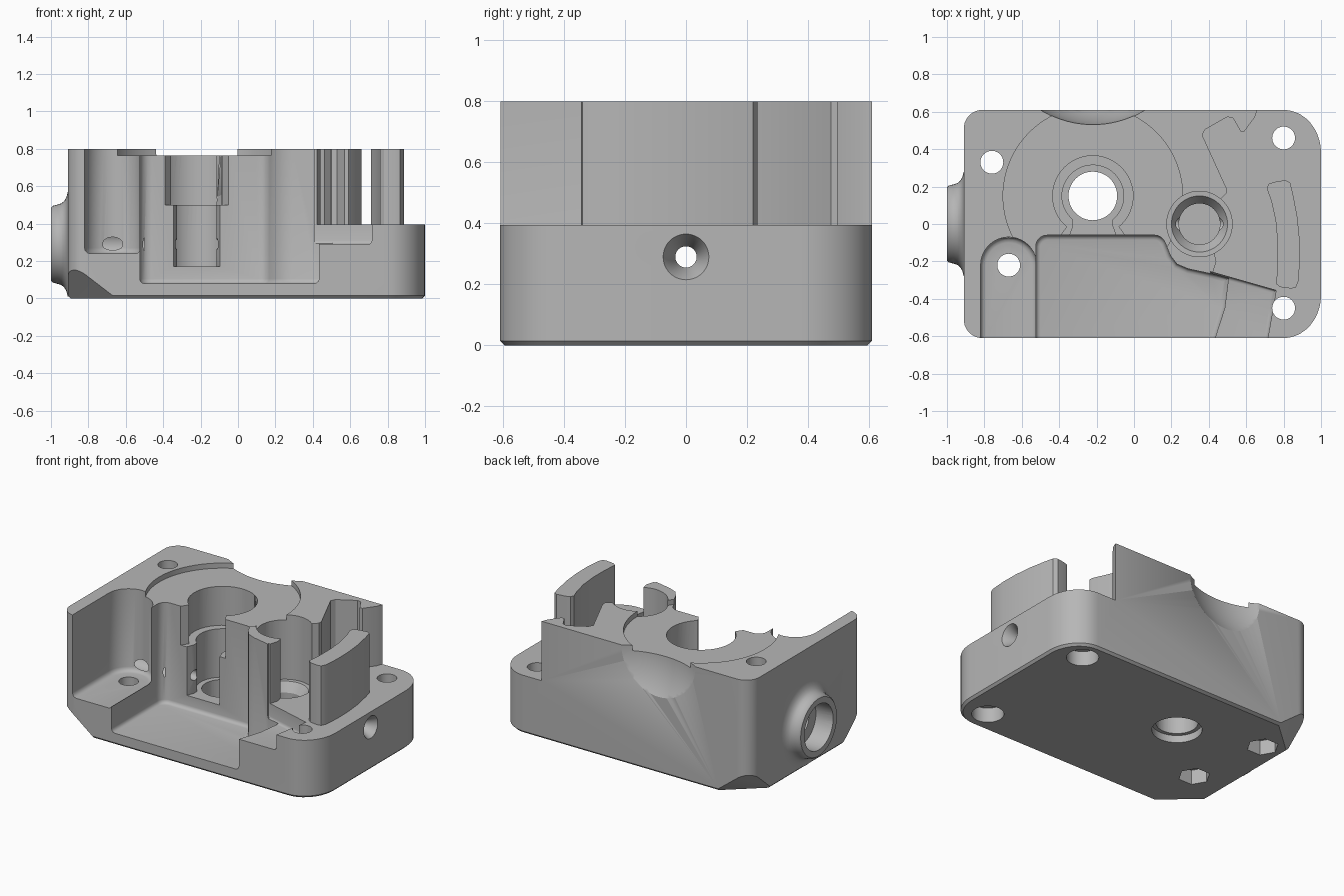
import bpy, bmesh, math
from mathutils import Vector, Matrix

if "Cube" in bpy.data.objects:
    bpy.data.objects.remove(bpy.data.objects["Cube"])

grey = bpy.data.materials.new("plain grey")
grey.use_nodes = True
COLOUR = (0.47, 0.47, 0.47, 1)
grey.diffuse_color = COLOUR
grey.node_tree.nodes["Principled BSDF"].inputs["Base Color"].default_value = COLOUR


def finish(name, bm):
    bmesh.ops.recalc_face_normals(bm, faces=bm.faces)
    me = bpy.data.meshes.new(name)
    bm.to_mesh(me)
    bm.free()
    me.materials.append(grey)
    ob = bpy.data.objects.new(name, me)
    bpy.context.collection.objects.link(ob)
    return ob


def prism_mesh(points, z0, z1, fillet=0, segments=3):
    """Extrude an outline upwards, optionally rounding its bottom rim."""
    bm = bmesh.new()
    base = bm.faces.new([bm.verts.new((x, y, z0)) for x, y in points])
    rim = list(base.edges)
    top = bmesh.ops.extrude_face_region(bm, geom=[base], use_keep_orig=True)
    up = [v for v in top["geom"] if isinstance(v, bmesh.types.BMVert)]
    bmesh.ops.translate(bm, verts=up, vec=(0, 0, z1 - z0))
    bmesh.ops.recalc_face_normals(bm, faces=bm.faces)
    if fillet:
        bmesh.ops.bevel(bm, geom=rim, offset=fillet, segments=segments,
                        profile=0.5, affect='EDGES')
    return bm


def prism(name, points, z0, z1, fillet=0):
    return finish(name, prism_mesh(points, z0, z1, fillet))


def lathe(name, profile, centre=(0, 0, 0), along_x=False, steps=48):
    """Solid of revolution from (radius, height) pairs."""
    bm = bmesh.new()
    pts = [(0, profile[0][1])] + profile + [(0, profile[-1][1])]
    vs = [bm.verts.new((r, 0, h)) for r, h in pts]
    es = [bm.edges.new(p) for p in zip(vs, vs[1:])]
    bmesh.ops.spin(bm, geom=vs + es, cent=(0, 0, 0), axis=(0, 0, 1),
                   angle=math.tau, steps=steps, use_duplicate=False)
    bmesh.ops.remove_doubles(bm, verts=bm.verts, dist=1e-4)
    if along_x:
        bm.transform(Matrix.Rotation(math.pi / 2, 4, 'Y'))
    bm.transform(Matrix.Translation(centre))
    return finish(name, bm)


def hole(name, x, y, r, z0, z1=1, steps=48):
    return lathe(name, [(r, z0), (r, z1)], (x, y, 0), steps=steps)


def arc(cx, cy, rx, ry, a0, a1, n=10):
    angles = [math.radians(a0 + (a1 - a0) * i / n) for i in range(n + 1)]
    return [(cx + rx * math.cos(a), cy + ry * math.sin(a)) for a in angles]


def combine(body, other, operation='DIFFERENCE'):
    mod = body.modifiers.new("cut", 'BOOLEAN')
    mod.operation = operation
    mod.solver = 'EXACT'
    mod.object = other
    bpy.context.view_layer.objects.active = body
    bpy.ops.object.modifier_apply(modifier=mod.name)
    bpy.data.objects.remove(other)


# Body block with rounded corners and a fine bottom chamfer
outline = (arc(0.8, 0.38, 0.2, 0.23, 90, 0) + arc(0.8, -0.38, 0.2, 0.23, 0, -90)
           + arc(-0.81, -0.51, 0.1, 0.1, -90, -180) + arc(-0.81, 0.51, 0.1, 0.1, 180, 90))
bm = prism_mesh(outline, 0, 0.8, 0.015, 1)

# Sloping cuts on the two lower left corners
for side in (1, -1):
    a, b, c = (Vector(p) for p in ((-0.91, side * 0.61, 0.2), (-0.65, side * 0.61, 0),
                                   (-0.91, side * 0.38, 0)))
    normal = (b - a).cross(c - a).normalized()
    if normal.x > 0:
        normal.negate()
    cut = bmesh.ops.bisect_plane(bm, geom=bm.verts[:] + bm.edges[:] + bm.faces[:],
                                 plane_co=a, plane_no=normal, clear_outer=True)
    bmesh.ops.holes_fill(bm, edges=[e for e in bm.edges if e.is_boundary], sides=0)
body = finish("housing_body", bm)

# Flared side boss
boss = [(0.28, -0.88), (0.28, -0.91), (0.25, -0.918), (0.23, -0.93), (0.218, -0.945),
        (0.212, -0.965), (0.205, -0.99), (0.195, -1.0)]
combine(body, lathe("boss", boss, (0, 0, 0.29), True), 'UNION')

# Lowered right deck
deck = [(0.73, 0.7), (0.66, 0.61), (0.645, 0.57), (0.59, 0.495), (0.57, 0.495), (0.53, 0.565),
        (0.5, 0.573), (0.38, 0.505), (0.365, 0.475), (0.495, 0.19), (0.495, 0.165),
        (0.46, 0.13), (0.36, 0), (0.43, -0.16), (0.44, -0.2), (0.42, -0.265),
        (0.42, -0.7), (1.1, -0.7), (1.1, 0.7)]
combine(body, prism("deck", deck, 0.395, 1))

# Front shelf, main cavity and round-ended left pocket
shelf = [(0.41, -0.7), (0.41, -0.255), (0.76, -0.355), (0.735, -0.5), (0.70, -0.7)]
combine(body, prism("shelf", shelf, 0.29, 1, 0.02))
cavity = ([(-0.525, -0.7)] + arc(-0.465, -0.12, 0.06, 0.06, 180, 90, 5)
          + arc(0.11, -0.12, 0.06, 0.06, 90, 20, 4)
          + [(0.195, -0.17), (0.23, -0.215), (0.29, -0.24), (0.42, -0.268),
             (0.505, -0.29), (0.485, -0.45), (0.43, -0.62), (0.41, -0.7)])
combine(body, prism("cavity", cavity, 0.08, 1, 0.025))
pocket = [(-0.82, -0.7)] + arc(-0.67, -0.22, 0.15, 0.15, 180, 0, 20) + [(-0.52, -0.7)]
combine(body, prism("pocket", pocket, 0.24, 1, 0.03))

# Large shallow round recess and scooped back rim
GX, GY = -0.22, 0.15
combine(body, hole("recess", GX, GY, 0.48, 0.765, steps=96))
bm = bmesh.new()
bmesh.ops.create_uvsphere(bm, u_segments=96, v_segments=64, radius=0.53,
                          matrix=Matrix.Translation((GX, 1.06, 0.8)))
combine(body, finish("scoop", bm))

# Stepped shaft bore with its openings into the cavity
for r, z0, z1 in ((0.215, 0.5, 1), (0.165, 0.17, 1), (0.13, -0.1, 1), (0.155, -0.1, 0.05)):
    combine(body, hole("bore", GX, GY, r, z0, z1))
for z0, inner, outer in ((0.5, 0.135, 0.19), (0.17, 0.105, 0.135)):
    neck = [(GX - inner, 0.1), (GX - inner, -0.01), (GX - outer, -0.09),
            (GX + outer, -0.09), (GX + inner, -0.01), (GX + inner, 0.1)]
    combine(body, prism("neck", neck, z0, 0.9))

# Blind bearing seat with a tapered mouth
seat = [(0.11, 0.13), (0.11, 0.3), (0.15, 0.36), (0.175, 0.361), (0.175, 1)]
combine(body, lathe("seat", seat, (0.35, 0, 0)))

# Long sideways passage
passage = [(0.155, -1.05), (0.155, -0.87), (0.08, -0.869), (0.08, -0.5),
           (0.035, -0.499), (0.035, 0.93), (0.075, 1.0), (0.075, 1.05)]
combine(body, lathe("passage", passage, (0, 0, 0.29), True))

# Screw holes: round counterbores on the right, hexagonal nut traps on the left
for x, y, sides in ((0.8, 0.46, 48), (0.8, -0.45, 48), (-0.76, 0.33, 6), (-0.67, -0.22, 6)):
    combine(body, hole("screw_hole", x, y, 0.061, -0.1))
    combine(body, hole("head_recess", x, y, 0.1, -0.1, 0.1, sides))

# Free-standing curved post on the deck
post = [(0.71, 0.19), (0.72, 0.215), (0.75, 0.225), (0.81, 0.235), (0.835, 0.22), (0.85, 0.16),
        (0.873, 0.04), (0.885, -0.08), (0.887, -0.2), (0.878, -0.31), (0.865, -0.34),
        (0.84, -0.345), (0.78, -0.337), (0.76, -0.32), (0.768, -0.22), (0.768, -0.1),
        (0.757, 0.02), (0.735, 0.12)]
guide = prism("curved_post", post, 0.38, 0.8)

# Smooth round walls, keep the edges crisp
for ob in (body, guide):
    bpy.ops.object.select_all(action='DESELECT')
    ob.select_set(True)
    bpy.context.view_layer.objects.active = ob
    bpy.ops.object.shade_smooth_by_angle(angle=math.radians(32))
